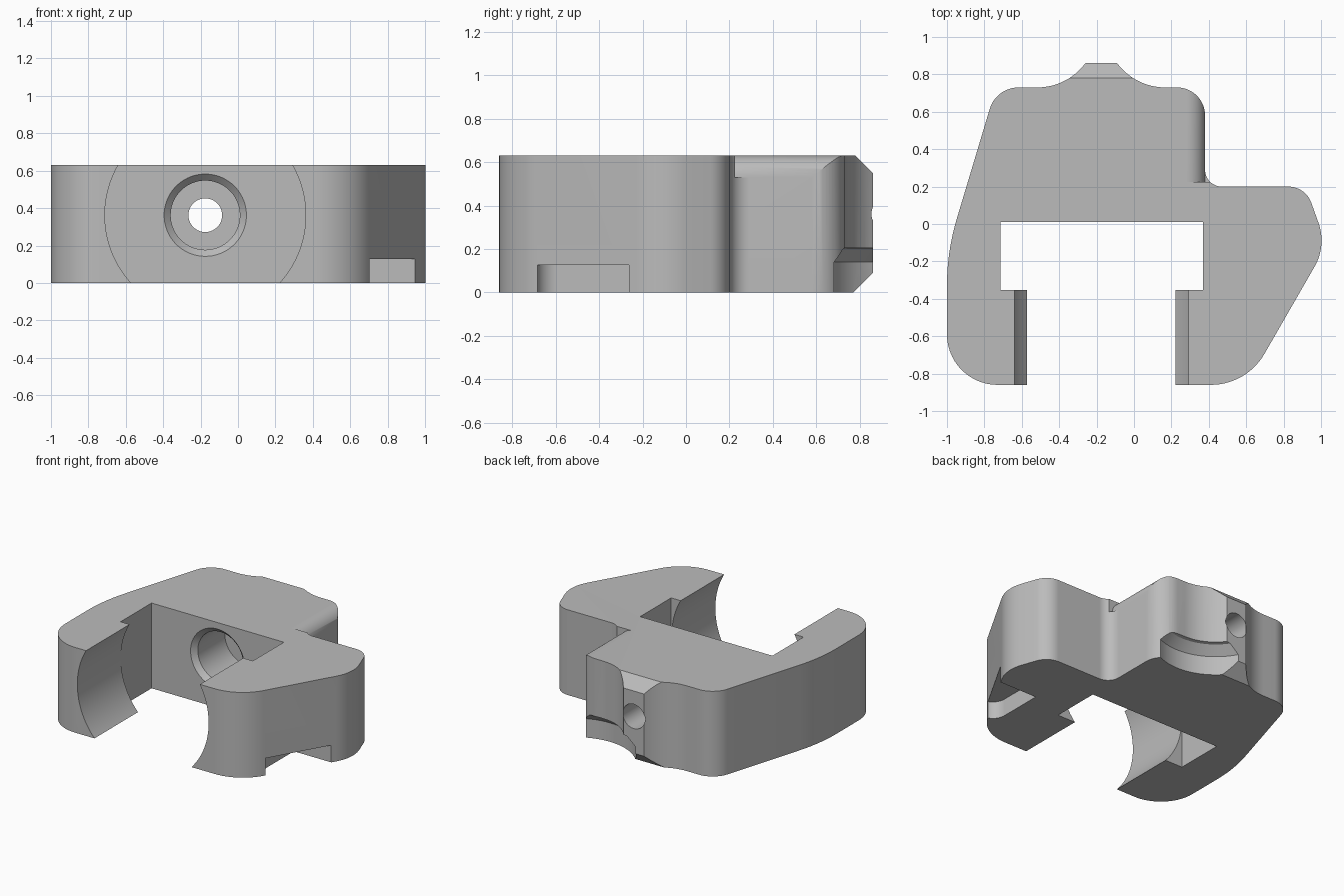
import bpy, bmesh, math
from mathutils import Vector

if "Cube" in bpy.data.objects:
    bpy.data.objects.remove(bpy.data.objects["Cube"])

HEIGHT = 0.63
BORE_X, BORE_Z = -0.175, 0.362

grey = bpy.data.materials.new("plain_grey")
grey.use_nodes = True
grey.diffuse_color = (0.5, 0.5, 0.5, 1)
grey.node_tree.nodes["Principled BSDF"].inputs["Base Color"].default_value = (0.5, 0.5, 0.5, 1)


def rounded(corners, steps=14):
    """Turn (x, y, radius) corners into an outline with tangent arcs."""
    out = []
    n = len(corners)
    for i, (x, y, r) in enumerate(corners):
        p = Vector((x, y))
        if r == 0:
            out.append(p)
            continue
        a = (Vector(corners[i - 1][:2]) - p).normalized()
        b = (Vector(corners[(i + 1) % n][:2]) - p).normalized()
        half = a.angle(b) / 2
        centre = p + (a + b).normalized() * (r / math.sin(half))
        t = r / math.tan(half)
        start, end = p + a * t - centre, p + b * t - centre
        sweep = start.angle(end)
        for k in range(steps + 1):
            f = k / steps
            v = start * math.sin((1 - f) * sweep) + end * math.sin(f * sweep)
            out.append(centre + v / math.sin(sweep))
    return out


def make_object(name, bm):
    bmesh.ops.recalc_face_normals(bm, faces=bm.faces)
    mesh = bpy.data.meshes.new(name)
    bm.to_mesh(mesh)
    bm.free()
    mesh.materials.append(grey)
    obj = bpy.data.objects.new(name, mesh)
    bpy.context.collection.objects.link(obj)
    return obj


def prism(name, points, axis, lo, hi):
    """Extrude a 2D outline along an axis from lo to hi."""
    place = {"x": lambda u, v: (lo, u, v),
             "y": lambda u, v: (u, lo, v),
             "z": lambda u, v: (u, v, lo)}[axis]
    bm = bmesh.new()
    face = bm.faces.new([bm.verts.new(place(u, v)) for u, v in points])
    new = bmesh.ops.extrude_face_region(bm, geom=[face])["geom"]
    shift = Vector([(hi - lo) * (a == axis) for a in "xyz"])
    bmesh.ops.translate(bm, vec=shift, verts=[g for g in new if isinstance(g, bmesh.types.BMVert)])
    return make_object(name, bm)


def lathe(name, centre, axis, rings, sides=72):
    """Solid of revolution from (position along axis, radius) rings."""
    bm = bmesh.new()
    loops = []
    for pos, r in rings:
        loop = []
        for k in range(sides):
            a = math.tau * k / sides
            u, v = centre[0] + r * math.cos(a), centre[1] + r * math.sin(a)
            loop.append(bm.verts.new((u, pos, v) if axis == "y" else (u, v, pos)))
        loops.append(loop)
    for p, q in zip(loops, loops[1:]):
        for k in range(sides):
            j = (k + 1) % sides
            bm.faces.new((p[k], p[j], q[j], q[k]))
    bm.faces.new(loops[0])
    bm.faces.new(loops[-1])
    return make_object(name, bm)


def rect(x0, x1, y0, y1):
    return [(x0, y0), (x1, y0), (x1, y1), (x0, y1)]


# Clamp body outline with the rear boss
body = prism("clamp_body", rounded([
    (-1, -0.86, 0.27), (0.602, -0.86, 0.33), (1.03, -0.116, 0.28),
    (0.917, 0.2, 0.13), (0.38, 0.2, 0.09), (0.38, 0.73, 0.15),
    (0.0075, 0.73, 0.32), (-0.09, 0.86, 0), (-0.26, 0.86, 0),
    (-0.3575, 0.73, 0.32), (-0.737, 0.73, 0.16), (-1, -0.147, 1.25),
]), "z", 0, HEIGHT)

# Rounded shoulder on the left edge
R = 0.1
shoulder = [(0.28 + R * math.sin(a), HEIGHT - R + R * math.cos(a))
            for a in [math.pi / 2 * k / 12 for k in range(13)]]
shoulder += [(0.5, HEIGHT - R), (0.5, 0.7), (0.28, 0.7)]

cutters = [
    # Tube seat between the legs, and the pocket behind it
    lathe("tube_seat_cutter", (BORE_X, BORE_Z), "y", [(-1, 0.537), (-0.35, 0.537)], 128),
    prism("pocket_cutter", rect(-0.714, 0.368, -0.352, 0.01), "z", -0.1, 0.8),
    # Stepped bolt hole with a bevelled mouth
    lathe("bolt_hole_cutter", (BORE_X, BORE_Z), "y",
          [(-0.025, 0.255), (0.045, 0.185), (0.36, 0.185), (0.36, 0.09), (1, 0.09)]),
    # Boss bevels
    prism("boss_top_cutter", [(0.75, 0.66), (0.9, 0.51), (0.9, 0.66)], "x", -0.7, 0.35),
    prism("boss_bottom_cutter", [(0.74, -0.03), (0.9, 0.13), (0.9, -0.03)], "x", -0.7, 0.35),
    # Clearance under the left side of the boss
    lathe("clearance_cutter", (0.17, 1.055), "z", [(-0.1, 0.41), (0.14, 0.41), (0.2, 0.35), (0.21, 0.3)]),
    prism("shoulder_cutter", shoulder, "y", 0.225, 0.9),
    # Notch under the left leg
    prism("notch_cutter", rounded([(0.64, -0.69, 0.1), (1.2, -0.69, 0), (1.2, -0.262, 0),
                                   (0.64, -0.262, 0)]), "z", -0.1, 0.127),
]

bpy.context.view_layer.objects.active = body
for cutter in cutters:
    cutter.hide_render = True
    mod = body.modifiers.new(cutter.name, "BOOLEAN")
    mod.operation = "DIFFERENCE"
    mod.solver = "EXACT"
    mod.object = cutter
    bpy.ops.object.modifier_apply(modifier=mod.name)
    bpy.data.objects.remove(cutter)

# Smooth curved walls, keep edges crisp
for obj in bpy.context.selected_objects:
    obj.select_set(False)
body.select_set(True)
bpy.ops.object.shade_smooth_by_angle(angle=math.radians(25))
